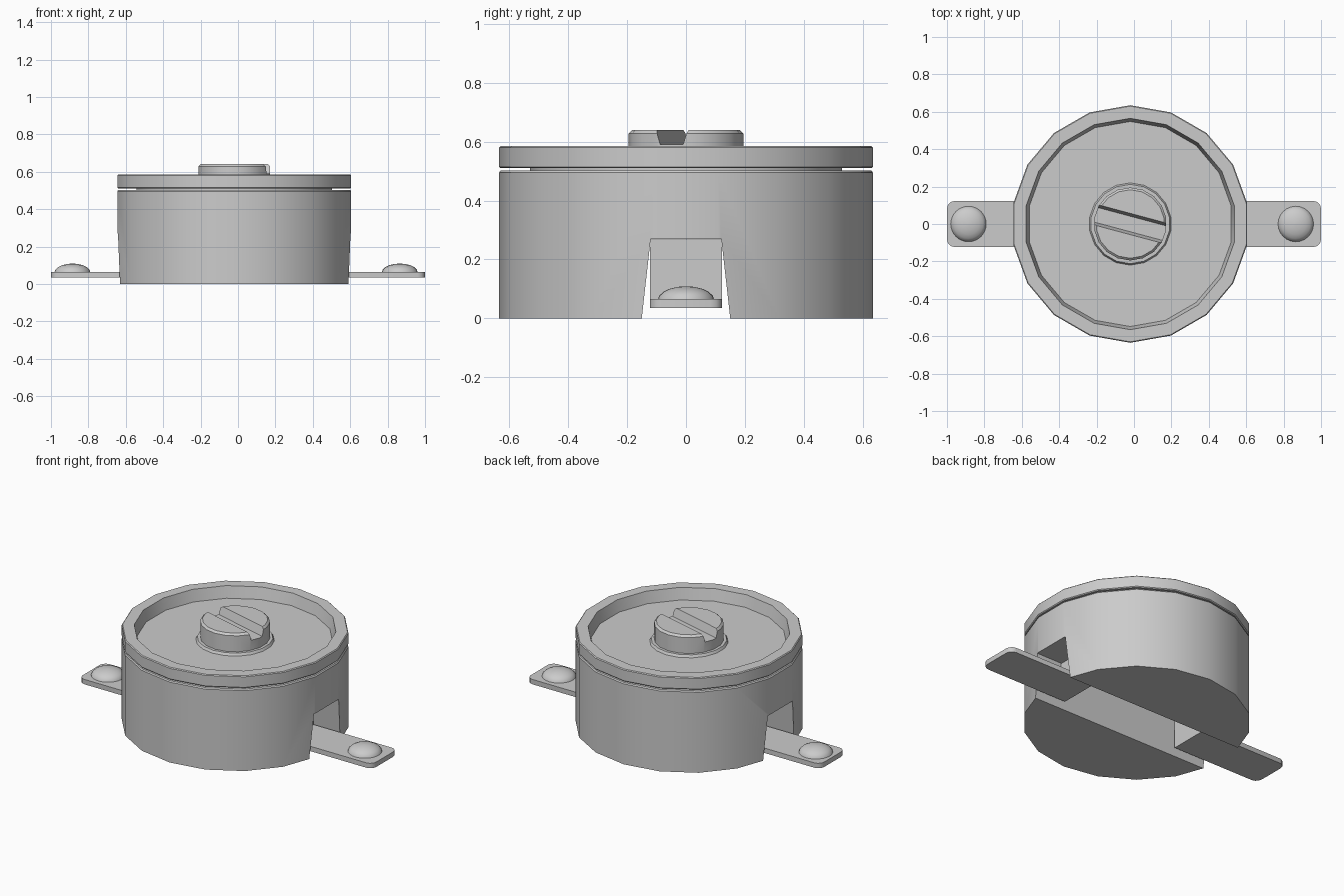
import bpy, bmesh
from math import pi, sin, cos, radians

if "Cube" in bpy.data.objects:
    bpy.data.objects.remove(bpy.data.objects["Cube"])

CX = -0.02          # axis of the round case
SIDES = 18


def finish(name, bm):
    bmesh.ops.recalc_face_normals(bm, faces=bm.faces)
    mesh = bpy.data.meshes.new(name)
    bm.to_mesh(mesh)
    bm.free()
    ob = bpy.data.objects.new(name, mesh)
    bpy.context.collection.objects.link(ob)
    return ob


def smooth(ob):
    bpy.ops.object.select_all(action='DESELECT')
    ob.select_set(True)
    bpy.context.view_layer.objects.active = ob
    bpy.ops.object.shade_smooth_by_angle(angle=radians(32))


def lathe(name, profile, x=CX, sides=SIDES):
    """Closed solid from (radius, z) points running bottom to top."""
    bm = bmesh.new()
    rings = []
    for r, z in profile:
        angles = [pi / 2 + 2 * pi * i / sides for i in range(sides)]
        rings.append([bm.verts.new((x + r * cos(a), r * sin(a), z)) for a in angles])
    for a, b in zip(rings, rings[1:]):
        for i in range(sides):
            j = (i + 1) % sides
            bm.faces.new((a[i], a[j], b[j], b[i]))
    bm.faces.new(rings[0])
    bm.faces.new(rings[-1])
    return finish(name, bm)


def prism(name, outline, half):
    """Trapezoid (y, z) outline swept along x, used as a cutter."""
    bm = bmesh.new()
    ends = [[bm.verts.new((x, y, z)) for y, z in outline] for x in (-half, half)]
    n = len(outline)
    for i in range(n):
        j = (i + 1) % n
        bm.faces.new((ends[0][i], ends[0][j], ends[1][j], ends[1][i]))
    for e in ends:
        bm.faces.new(e)
    return finish(name, bm)


def cut(ob, cutter):
    mod = ob.modifiers.new("cut", 'BOOLEAN')
    mod.operation = 'DIFFERENCE'
    mod.solver = 'EXACT'
    mod.object = cutter
    bpy.context.view_layer.update()
    bpy.context.view_layer.objects.active = ob
    bpy.ops.object.modifier_apply(modifier=mod.name)
    bpy.data.objects.remove(cutter)


# case body with a tapered channel through the underside
body = lathe("case_body", [(0.635, 0), (0.635, 0.495), (0.63, 0.502)])
cut(body, prism("channel_cutter",
                [(-0.156, -0.05), (0.156, -0.05), (0.12, 0.27), (-0.12, 0.27)], 1))
smooth(body)

# lid with raised rim, sunken floor and a low boss round the screw
lid = lathe("lid", [(0.53, 0.495), (0.53, 0.51), (0.63, 0.51), (0.635, 0.515),
                    (0.635, 0.58), (0.63, 0.585), (0.565, 0.585), (0.548, 0.515),
                    (0.22, 0.515), (0.212, 0.53), (0.19, 0.53)])
smooth(lid)

# slotted screw head
screw = lathe("screw_head", [(0.195, 0.52), (0.195, 0.628), (0.183, 0.64)])
slot = prism("slot_cutter", [(-0.04, 0.59), (0.04, 0.59), (0.061, 0.66), (-0.061, 0.66)], 0.4)
slot.location.x = CX
slot.rotation_euler.z = radians(-15)
cut(screw, slot)
smooth(screw)

# bent mounting strap: flat tabs outside, raised bridge inside the channel
half = [(1, 0.035), (0.40, 0.035), (0.40, 0.238)]
upper = [(0.43, 0.268), (0.43, 0.065), (1, 0.065)]
path = half + [(-x, z) for x, z in reversed(half)] + \
       [(-x, z) for x, z in reversed(upper)] + upper
bm = bmesh.new()
face = bm.faces.new([bm.verts.new((x, -0.123, z)) for x, z in path])
new = bmesh.ops.extrude_face_region(bm, geom=[face])["geom"]
bmesh.ops.translate(bm, vec=(0, 0.246, 0),
                    verts=[g for g in new if isinstance(g, bmesh.types.BMVert)])
corners = [e for e in bm.edges
           if all(abs(v.co.x) > 0.99 for v in e.verts)
           and abs(e.verts[0].co.y - e.verts[1].co.y) < 0.01]
bmesh.ops.bevel(bm, geom=corners, offset=0.04, segments=3, profile=0.5, affect='EDGES')
smooth(finish("mounting_strap", bm))

# domed rivets on the tabs
for label, x in (("left", -0.885), ("right", 0.865)):
    dome = [(0.096 * cos(t), 0.062 + 0.047 * sin(t))
            for t in (radians(a) for a in (0, 18, 36, 54, 72, 87))]
    smooth(lathe(label + "_rivet", dome, x, 24))
